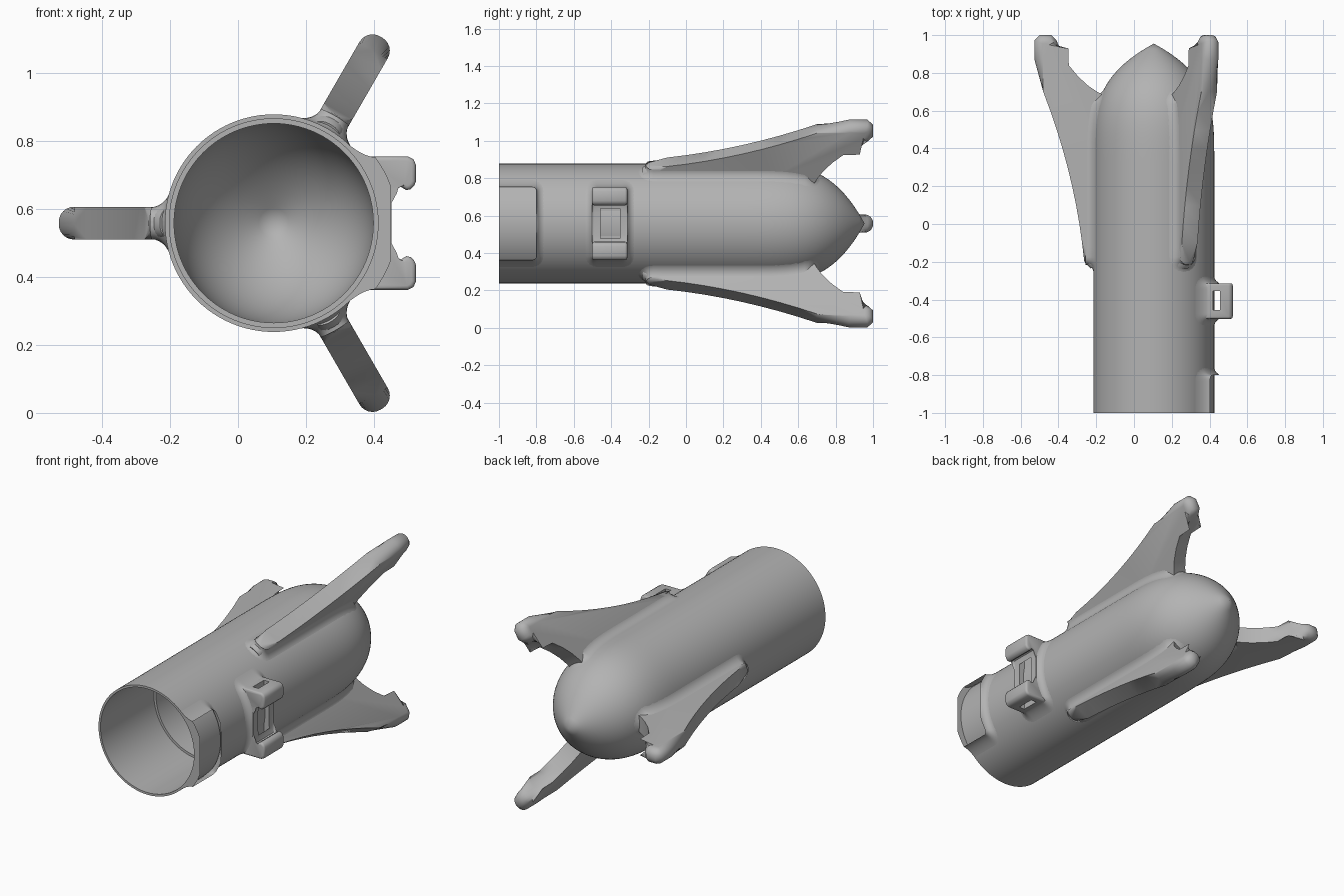
import bpy, bmesh, math
from mathutils import Vector

if "Cube" in bpy.data.objects:
    bpy.data.objects.remove(bpy.data.objects["Cube"], do_unlink=True)

AX, AZ, RADIUS = 0.105, 0.558, 0.32   # body axis and outer radius

grey = bpy.data.materials.new("plain grey")
grey.use_nodes = True
grey.diffuse_color = (0.45, 0.45, 0.45, 1)
grey.node_tree.nodes["Principled BSDF"].inputs["Base Color"].default_value = grey.diffuse_color


def place(r, t, y, a):
    """Radial r, sideways t and lengthwise y, turned by a about the body axis."""
    return Vector((AX + r * math.cos(a) - t * math.sin(a), y,
                   AZ + r * math.sin(a) + t * math.cos(a)))


def body_radius(y, full=RADIUS, tip=0.955):
    start = 0.3
    if y <= start:
        return full
    return full * max(0.0, 1 - ((y - start) / (tip - start)) ** 3.8)


def finish(name, bm, angle=35):
    mesh = bpy.data.meshes.new(name)
    bm.to_mesh(mesh)
    bm.free()
    ob = bpy.data.objects.new(name, mesh)
    bpy.context.collection.objects.link(ob)
    mesh.materials.append(grey)
    bpy.ops.object.select_all(action="DESELECT")
    ob.select_set(True)
    bpy.context.view_layer.objects.active = ob
    bpy.ops.object.shade_smooth_by_angle(angle=math.radians(angle))
    return ob


def slab(outline, to_world, depth, bevel, segments, rounded=lambda p: True):
    """Extrude a 2D outline both ways and round its rims."""
    bm = bmesh.new()
    n = len(outline)
    low, high = [[bm.verts.new(to_world(p, d)) for p in outline] for d in (-depth, depth)]
    bm.faces.new(low)
    bm.faces.new(high[::-1])
    for i in range(n):
        j = (i + 1) % n
        bm.faces.new((low[i], high[i], high[j], low[j]))
    rims = [bm.edges.get((ring[i], ring[(i + 1) % n])) for ring in (low, high)
            for i in range(n) if rounded(outline[i]) and rounded(outline[(i + 1) % n])]
    bmesh.ops.bevel(bm, geom=rims, offset=bevel, segments=segments, profile=0.5,
                    affect="EDGES", clamp_overlap=False)
    bmesh.ops.recalc_face_normals(bm, faces=bm.faces)
    return bm


def foot_ring(cy, hy, ht, corner, grow):
    """Rounded rectangle in (y, t), with extra points along each side."""
    pts = []
    for k, (sy, st) in enumerate(((1, 1), (-1, 1), (-1, -1), (1, -1))):
        for i in range(6):
            a = (k + i / 5) * math.pi / 2
            pts.append((cy + sy * (hy - corner) + (corner + grow) * math.cos(a),
                        st * (ht - corner) + (corner + grow) * math.sin(a)))
    ring = []
    for i, p in enumerate(pts):
        q = pts[(i + 1) % len(pts)]
        steps = 16 if i % 6 == 5 else 1
        ring += [(p[0] + (q[0] - p[0]) * s / steps, p[1] + (q[1] - p[1]) * s / steps)
                 for s in range(steps)]
    return ring


def fillet(name, angle, cy, hy, ht, corner, size, cap=1.0):
    """Concave blend between an attached part and the body."""
    bm = bmesh.new()
    rings = []
    steps = 6
    for k in range(steps + 1):
        a = k / steps * math.pi / 2
        grow, lift = size * (1 - math.cos(a)), size * (1 - math.sin(a))
        ring = []
        for y, t in foot_ring(cy, hy, ht, corner, grow):
            y = max(y, -1)
            base = math.sqrt(max(body_radius(y) ** 2 - t * t, 0)) - 0.001
            ring.append(bm.verts.new(place(max(base, min(base + lift, cap)), t, y, angle)))
        rings.append(ring)
    n = len(rings[0])
    for a, b in zip(rings, rings[1:]):
        for i in range(n):
            j = (i + 1) % n
            bm.faces.new((a[i], a[j], b[j], b[i]))
    bm.normal_update()
    out = place(1, 0, 0, angle) - place(0, 0, 0, angle)
    if sum(f.normal.dot(out) * f.calc_area() for f in bm.faces) < 0:
        bmesh.ops.reverse_faces(bm, faces=bm.faces)
    finish(name, bm, 60)


# Hollow body with a pointed nose and an inner ledge
nose = [0.3 + 0.655 * i / 24 for i in range(25)]
outer = [(-1, RADIUS)] + [(y, body_radius(y)) for y in nose]
inner_tip = 0.925
hollow = [0.3 + (inner_tip - 0.3) * i / 24 for i in range(25)]
inner = [(y, body_radius(y, 0.293, inner_tip)) for y in reversed(hollow)]
inner += [(-0.5, 0.293), (-0.5, 0.307), (-1, 0.307)]
bm = bmesh.new()
line = [bm.verts.new(place(r, 0, y, 0)) for y, r in outer + inner]
edges = [bm.edges.new(e) for e in zip(line, line[1:] + line[:1]) if
         not (e[0].co.x - AX < 1e-6 and e[1].co.x - AX < 1e-6)]
bmesh.ops.spin(bm, geom=line + edges, cent=(AX, 0, AZ), axis=(0, 1, 0),
               angle=math.tau, steps=96, use_duplicate=False)
bmesh.ops.remove_doubles(bm, verts=bm.verts, dist=1e-5)
bmesh.ops.recalc_face_normals(bm, faces=bm.faces)
finish("body", bm)

# Three swept fins, outline as (y, r)
root = [(0.68, 0.262), (0.45, 0.302), (-0.22, 0.302)]
sweep = [(-0.235, 0.335), (-0.2, 0.368)]
sweep += [(-0.1 + 0.1 * i, 0.38 + 0.0125 * i + 0.00165 * i * i) for i in range(9)]
tip = [(0.87, 0.632), (0.972, 0.632), (1.0, 0.604), (1.0, 0.543), (0.972, 0.515)]
trail = [(0.91, 0.493), (0.84, 0.45), (0.78, 0.4), (0.73, 0.345), (0.7, 0.3)]
for name, deg in (("right_fin", 180), ("upper_left_fin", 60), ("lower_left_fin", -60)):
    a = math.radians(deg)
    finish(name, slab(root + sweep + tip + trail, lambda p, d: place(p[1], d, p[0], a),
                      0.048, 0.044, 6, lambda p: p not in root), 50)
    fillet(name + "_fillet", a, 0.23, 0.445, 0.047, 0.04, 0.045)

# Two strap lugs with hooked ends and a slot, outline as (r, t)
half = [(0.347, 0.06), (0.35, 0.09), (0.357, 0.112), (0.367, 0.117), (0.377, 0.105),
        (0.39, 0.097), (0.403, 0.1), (0.413, 0.11), (0.418, 0.122), (0.418, 0.172),
        (0.411, 0.188), (0.395, 0.196), (0.25, 0.196)]
seat = [(0.312 * math.cos(i * 0.1), 0.312 * math.sin(i * 0.1)) for i in range(6, -7, -1)]
lug_outline = half + seat + [(r, -t) for r, t in reversed(half)]
for name, cy, hy in (("front_lug", -0.91, 0.112), ("rear_lug", -0.408, 0.094)):
    bm = slab(lug_outline, lambda p, d: place(p[0], p[1], cy + d, 0), hy, 0.012, 3)
    for v in bm.verts:
        v.co.y = max(v.co.y, -1)
    lug = finish(name, bm, 40)
    slot_y = cy + 0.003
    bpy.ops.mesh.primitive_cube_add(size=1, location=(AX + 0.331, slot_y, AZ))
    cutter = bpy.context.object
    cutter.scale = (0.036, 0.102, 0.6)
    cutter.hide_render = True
    bpy.context.view_layer.objects.active = lug
    cut = lug.modifiers.new("slot", "BOOLEAN")
    cut.object, cut.solver = cutter, "EXACT"
    bpy.ops.object.modifier_apply(modifier=cut.name)
    bpy.data.objects.remove(cutter, do_unlink=True)
    fillet(name + "_fillet", 0, cy, hy - 0.002, 0.194, 0.02, 0.045, 0.345)
